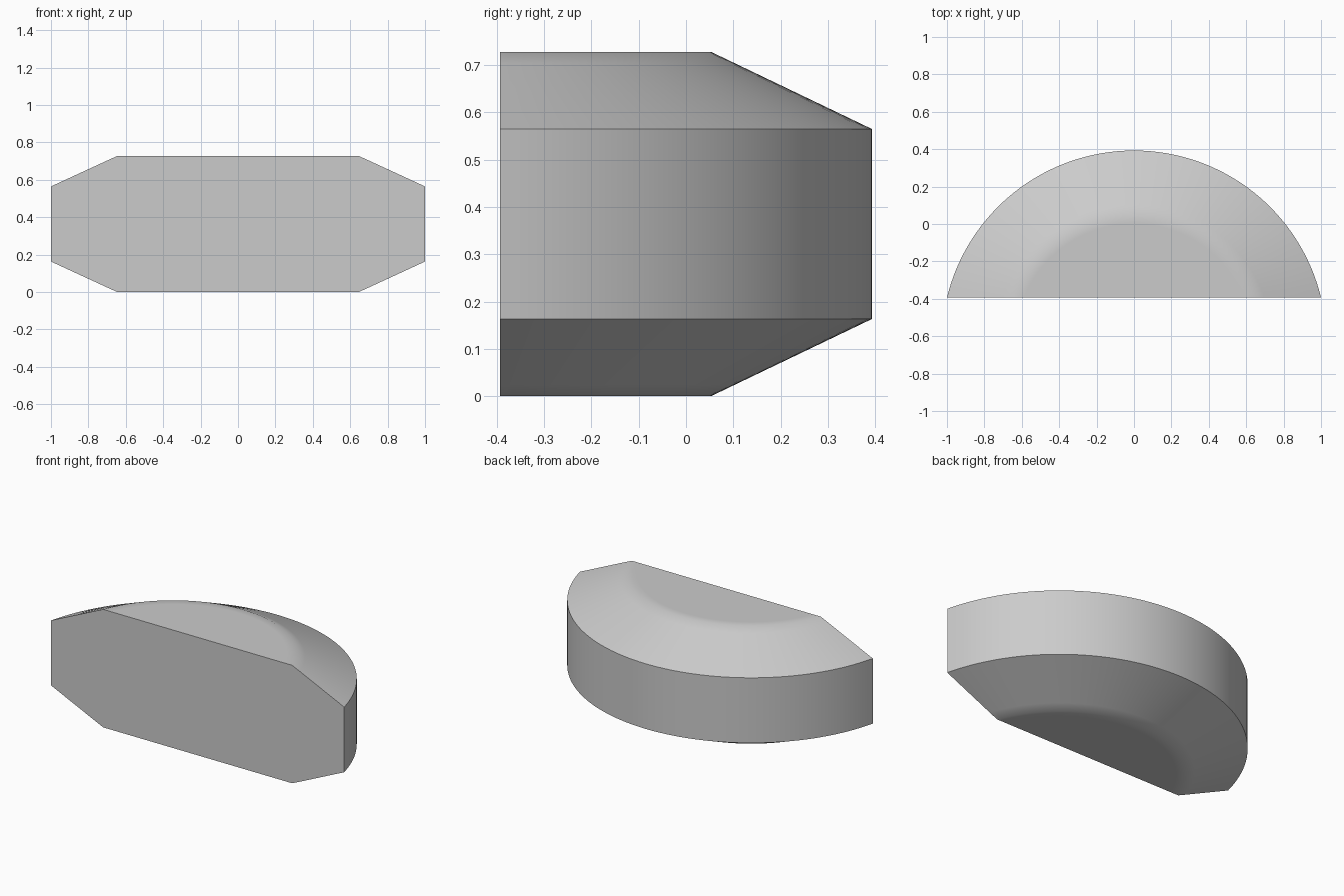
import bpy
import bmesh
from math import asin, pi, cos, sin, radians

cube = bpy.data.objects.get("Cube")
if cube:
    bpy.data.objects.remove(cube, do_unlink=True)

# Plain grey material
grey = bpy.data.materials.new("light_grey")
grey.use_nodes = True
colour = (0.6, 0.6, 0.6, 1)
grey.diffuse_color = colour
grey.node_tree.nodes["Principled BSDF"].inputs["Base Color"].default_value = colour

SEGMENTS = 64
FRONT = -0.393      # flat front plane
CENTRE = -0.636     # axis of the round back
HEIGHT = 0.728
R_OUT, R_IN, BEVEL = 1.029, 0.689, 0.163
SUPPORT = 0.05      # loops that keep the softened rim narrow

# Half section as (radius, z), mirrored for the top
slope = BEVEL / (R_OUT - R_IN)
lower = [(R_IN - SUPPORT, 0), (R_IN, 0),
         (R_IN + SUPPORT, SUPPORT * slope), (R_OUT, BEVEL)]
profile = lower + [(r, HEIGHT - z) for r, z in reversed(lower)]


def arc(bm, radius, z):
    """Arc behind the front plane, from the left end to the right end."""
    start = asin((FRONT - CENTRE) / radius)
    angles = [start + (pi - 2 * start) * i / SEGMENTS for i in range(SEGMENTS + 1)]
    return [bm.verts.new((radius * cos(a), CENTRE + radius * sin(a), z)) for a in angles]


bm = bmesh.new()
rings = [arc(bm, r, z) for r, z in profile]

# Bevelled and vertical walls
for low, high in zip(rings, rings[1:]):
    for i in range(SEGMENTS):
        bm.faces.new((low[i], low[i + 1], high[i + 1], high[i]))

# Flat bottom, top and front
bm.faces.new(rings[0])
bm.faces.new(rings[-1])
bm.faces.new([ring[0] for ring in rings] + [ring[-1] for ring in reversed(rings)])
bmesh.ops.recalc_face_normals(bm, faces=bm.faces)

mesh = bpy.data.meshes.new("half_round_block")
bm.to_mesh(mesh)
bm.free()
mesh.materials.append(grey)
block = bpy.data.objects.new("half_round_block", mesh)
bpy.context.collection.objects.link(block)

# Smooth shading with sharp outer edges
bpy.ops.object.select_all(action='DESELECT')
block.select_set(True)
bpy.context.view_layer.objects.active = block
bpy.ops.object.shade_smooth_by_angle(angle=radians(30))
